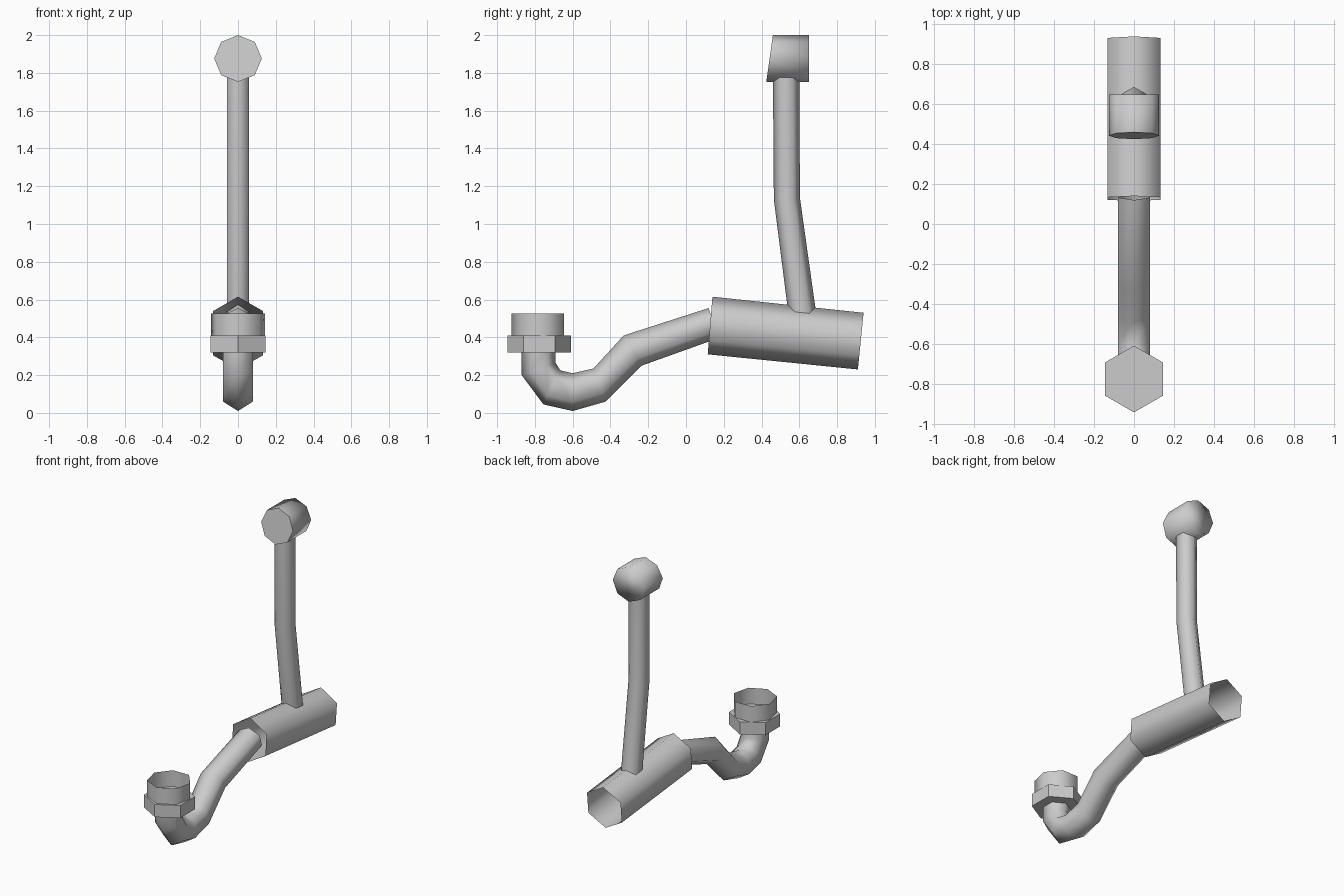
import bpy, bmesh, math
from mathutils import Vector

cube = bpy.data.objects.get("Cube")
if cube:
    bpy.data.objects.remove(cube, do_unlink=True)

grey = bpy.data.materials.new("plain grey")
grey.use_nodes = True
grey.diffuse_color = (0.6, 0.6, 0.6, 1)
grey.node_tree.nodes["Principled BSDF"].inputs["Base Color"].default_value = (0.6, 0.6, 0.6, 1)


def loft(name, rings, half_x, sides, start_cap=False, end_cap=False, smooth=65):
    """Tube through rings; each ring is a pair of opposite (y, z) edge points."""
    bm = bmesh.new()
    loops = []
    for a, b in rings:
        a, b = Vector((0, *a)), Vector((0, *b))
        mid, arm = (a + b) / 2, (a - b) / 2
        loop = []
        for i in range(sides):
            t = math.tau * i / sides
            loop.append(bm.verts.new(mid + arm * math.cos(t) + Vector((half_x * math.sin(t), 0, 0))))
        loops.append(loop)
    for low, high in zip(loops, loops[1:]):
        for i in range(sides):
            j = (i + 1) % sides
            bm.faces.new((low[i], low[j], high[j], high[i]))
    if start_cap:
        bm.faces.new(loops[0][::-1])
    if end_cap:
        bm.faces.new(loops[-1])
    bmesh.ops.recalc_face_normals(bm, faces=bm.faces)
    mesh = bpy.data.meshes.new(name)
    bm.to_mesh(mesh)
    bm.free()
    mesh.materials.append(grey)
    ob = bpy.data.objects.new(name, mesh)
    bpy.context.collection.objects.link(ob)
    if smooth:
        bpy.ops.object.select_all(action="DESELECT")
        ob.select_set(True)
        bpy.context.view_layer.objects.active = ob
        bpy.ops.object.shade_smooth_by_angle(angle=math.radians(smooth))
    return ob


def upright(y, radius, *heights):
    """Rings of an upright tube with a corner toward the front."""
    return [((y - radius, z), (y + radius, z)) for z in heights]


# Wide open-ended barrel
loft("barrel", [((0.14, 0.615), (0.115, 0.31)), ((0.94, 0.53), (0.91, 0.23))], 0.153, 6)

# Curved pipe from the barrel down and up into the nut
loft("curved_pipe", [
    ((0.17, 0.395), (0.12, 0.555)),
    ((-0.235, 0.25), (-0.33, 0.41)),
    ((-0.425, 0.06), (-0.49, 0.235)),
    ((-0.6, 0.01), (-0.6, 0.21)),
    ((-0.755, 0.045), (-0.665, 0.225)),
    ((-0.87, 0.2), (-0.69, 0.265)),
    ((-0.87, 0.35), (-0.69, 0.35)),
], 0.092, 6)

# Hexagonal nut and the open collar above it
loft("nut", upright(-0.777, 0.167, 0.32, 0.41), 0.167, 6, True, True, smooth=0)
loft("collar", upright(-0.777, 0.146, 0.4, 0.525), 0.146, 7)

# Bent upright stem
loft("stem", [
    ((0.545, 0.5), (0.693, 0.5)),
    ((0.465, 1.13), (0.603, 1.14)),
    ((0.46, 1.82), (0.6, 1.82)),
], 0.068, 6)

# Eight-sided head with a slanted front and a soft-shaded back
head = loft("head", [((0.46, 2.0), (0.425, 1.752)), ((0.65, 2.0), (0.65, 1.752))],
            0.126, 8, True, True, smooth=100)
bm = bmesh.new()
bm.from_mesh(head.data)
for edge in bm.edges:
    edge.smooth = not any(f.normal.y < -0.9 for f in edge.link_faces)
bm.to_mesh(head.data)
bm.free()
